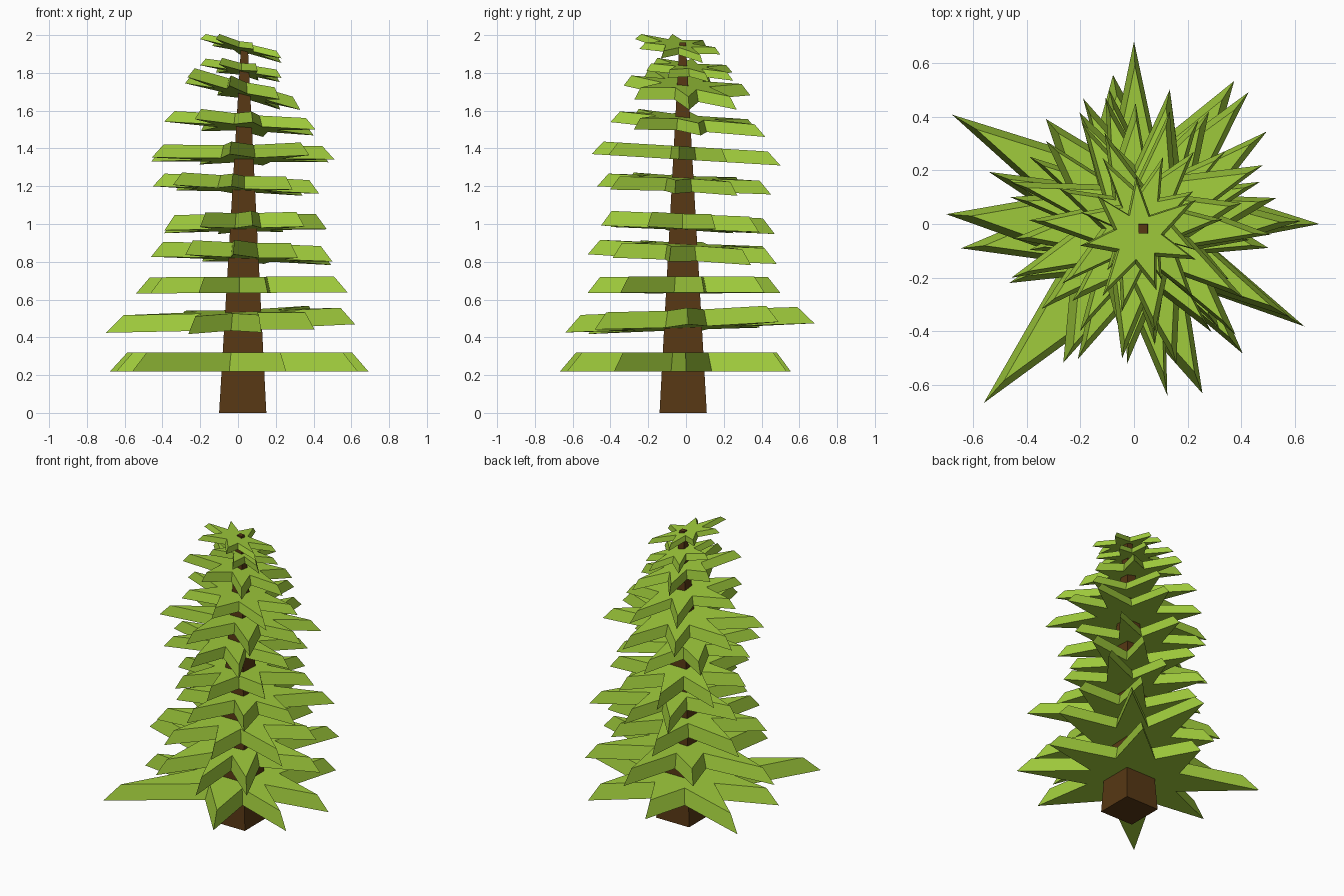
import bpy, bmesh, math, random

if "Cube" in bpy.data.objects:
    bpy.data.objects.remove(bpy.data.objects["Cube"])

random.seed(4)
CX, CY = 0.025, -0.015          # trunk axis


def material(name, rgb):
    m = bpy.data.materials.new(name)
    m.diffuse_color = (*rgb, 1)
    m.use_nodes = True
    m.node_tree.nodes["Principled BSDF"].inputs["Base Color"].default_value = m.diffuse_color
    return m


green = material("needles", (0.35, 0.60, 0.045))
brown = material("bark", (0.095, 0.039, 0.007))


def loft(name, bottom, top, mat):
    """Closed solid between two outlines with the same point count."""
    bm = bmesh.new()
    lo = [bm.verts.new(p) for p in bottom]
    hi = [bm.verts.new(p) for p in top]
    n = len(lo)
    bm.faces.new(lo[::-1])
    bm.faces.new(hi)
    for i in range(n):
        j = (i + 1) % n
        bm.faces.new((lo[i], lo[j], hi[j], hi[i]))
    bmesh.ops.recalc_face_normals(bm, faces=bm.faces)
    me = bpy.data.meshes.new(name)
    bm.to_mesh(me)
    bm.free()
    me.materials.append(mat)
    bpy.context.collection.objects.link(bpy.data.objects.new(name, me))


def outline(tips, valley=0.42):
    """Star outline: a valley point between each pair of tips."""
    mean = sum(r for _, r in tips) / len(tips)
    pts = []
    for i, (a, r) in enumerate(tips):
        b = tips[(i + 1) % len(tips)][0]
        if b < a:
            b += 360
        for ang, rad in ((a, r), ((a + b) / 2, mean * valley)):
            t = math.radians(ang)
            pts.append((rad * math.cos(t), rad * math.sin(t)))
    return pts


def fit(v, lo, hi):
    a, b = min(v), max(v)
    return [lo + (x - a) * (hi - lo) / (b - a) for x in v]


def branch_layer(name, pts, z, thick, sx, sy):
    def ring(k, dz):
        out = []
        for x, y in pts:
            x, y = CX + (x - CX) * k, CY + (y - CY) * k
            out.append((x, y, z + dz + sx * x + sy * y))
        return out
    loft(name, ring(1, 0), ring(0.87, thick), green)


# Trunk: tapered square post
def square(x, y, h, z):
    return [(x + h * a, y + h * b, z) for a, b in ((-1, -1), (1, -1), (1, 1), (-1, 1))]


loft("trunk", square(CX, CY, 0.125, 0), square(0.034, -0.018, 0.017, 1.96), brown)

# Two lowest branch layers: (angle, radius) of each tip
low = [(0, .69), (55, .65), (98, .56), (149, .79), (188, .65), (230, .87), (292, .68), (329, .74)]
second = [(1, .62), (49, .65), (90, .68), (130, .51), (177, .70), (243, .58), (281, .65), (310, .63)]
branch_layer("branches_1", outline(low), 0.22, 0.10, 0, 0)
branch_layer("branches_2", outline(second), 0.447, 0.09, 0.035, 0.04)

# Upper layers: x range, y range, base height, thickness, tilt x, tilt y, first angle, tips
upper = [
    (-.54, .58, -.52, .50, .635, .085, .005, 0, 18, 8),
    (-.46, .50, -.52, .48, .815, .08, -.035, -.045, 33, 8),
    (-.39, .47, -.45, .47, .970, .08, .02, -.045, 12, 8),
    (-.45, .43, -.47, .45, 1.177, .07, -.045, -.045, 43, 8),
    (-.46, .51, -.50, .50, 1.340, .07, 0, -.06, -13, 8),
    (-.39, .41, -.40, .42, 1.510, .06, -.085, -.09, 20, 7),
    (-.28, .33, -.33, .34, 1.688, .06, -.25, -.10, 5, 7),
    (-.20, .23, -.21, .25, 1.807, .04, -.19, -.11, 25, 7),
    (-.20, .23, -.27, .18, 1.920, .035, -.25, -.11, -15, 7),
]
for i, (x0, x1, y0, y1, z, thick, sx, sy, start, n) in enumerate(upper):
    tips = [(start + k * 360 / n + random.uniform(-6, 6), random.uniform(.85, 1.1))
            for k in range(n)]
    xs, ys = zip(*outline(tips))
    pts = list(zip(fit(xs, x0, x1), fit(ys, y0, y1)))
    branch_layer(f"branches_{i + 3}", pts, z, thick, sx, sy)
